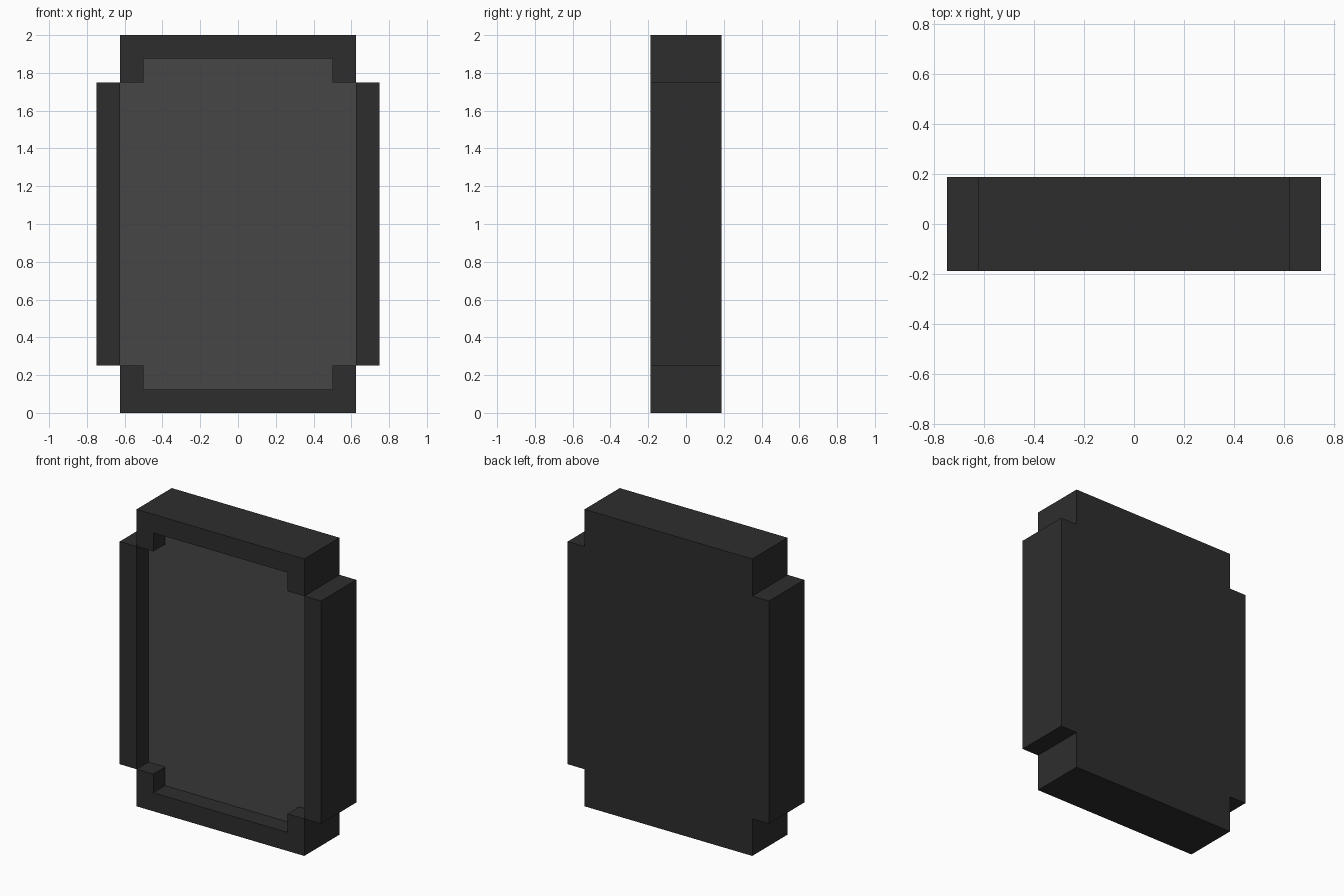
import bpy
import bmesh

cube = bpy.data.objects.get("Cube")
if cube:
    bpy.data.objects.remove(cube, do_unlink=True)

FRONT, FLOOR, BACK = -0.1875, -0.0625, 0.1875
MID_Z = 1.0


def make_material(name, value):
    mat = bpy.data.materials.new(name)
    mat.use_nodes = True
    color = (value, value, value, 1.0)
    mat.diffuse_color = color
    mat.node_tree.nodes["Principled BSDF"].inputs["Base Color"].default_value = color
    return mat


def cross_outline(half_w, half_h, notch_x, notch_z):
    """Rectangle with square-notched corners, counter-clockwise from the front."""
    w, h = half_w, half_h
    nx, nz = notch_x, notch_z
    pts = [(w, -nz), (w, nz), (nx, nz), (nx, h)]
    pts += [(-x, z) for x, z in reversed(pts)]
    pts += [(nx_, -z_) for nx_, z_ in [(-nx, h), (nx, h)]]
    # lower notch corners complete the loop
    pts = pts[:8]
    lower = [(-nx, -nz), (-nx, -h), (nx, -h), (nx, -nz)]
    return [(x, z + MID_Z) for x, z in pts + lower]


def make_object(name, bm, mat):
    mesh = bpy.data.meshes.new(name)
    bm.to_mesh(mesh)
    bm.free()
    mesh.materials.append(mat)
    obj = bpy.data.objects.new(name, mesh)
    bpy.context.collection.objects.link(obj)
    return obj


dark = make_material("charcoal", 0.0265)
grey = make_material("dark grey", 0.062)

outer = cross_outline(0.75, 1.0, 0.625, 0.75)
pocket = cross_outline(0.625, 0.875, 0.5, 0.75)

# Frame: notched slab with a shallow pocket in its front
bm = bmesh.new()
cache = {}


def vert(p, y):
    key = (p[0], y, p[1])
    if key not in cache:
        cache[key] = bm.verts.new(key)
    return cache[key]


def face(points, y):
    bm.faces.new([vert(p, y) for p in points])


def walls(loop, y0, y1):
    for a, b in zip(loop, loop[1:] + loop[:1]):
        bm.faces.new((vert(a, y0), vert(a, y1), vert(b, y1), vert(b, y0)))


walls(outer, FRONT, BACK)
walls(pocket[::-1], FRONT, FLOOR)
face(outer[::-1], BACK)

# Front faces of the side rails and the top and bottom brackets
for s in (1, -1):
    rail = [(0.625, 0.25), (0.75, 0.25), (0.75, 1.75), (0.625, 1.75)]
    face([(s * x, z) for x, z in rail][::s], FRONT)
    bracket = [(0.625, 0.75), (0.625, 1.0), (-0.625, 1.0), (-0.625, 0.75),
               (-0.5, 0.75), (-0.5, 0.875), (0.5, 0.875), (0.5, 0.75)]
    face([(x, MID_Z + s * z) for x, z in bracket][::s], FRONT)
make_object("frame", bm, dark)

# Panel: the floor of the pocket
bm = bmesh.new()
bm.faces.new([bm.verts.new((x, FLOOR, z)) for x, z in pocket])
make_object("recessed_panel", bm, grey)
